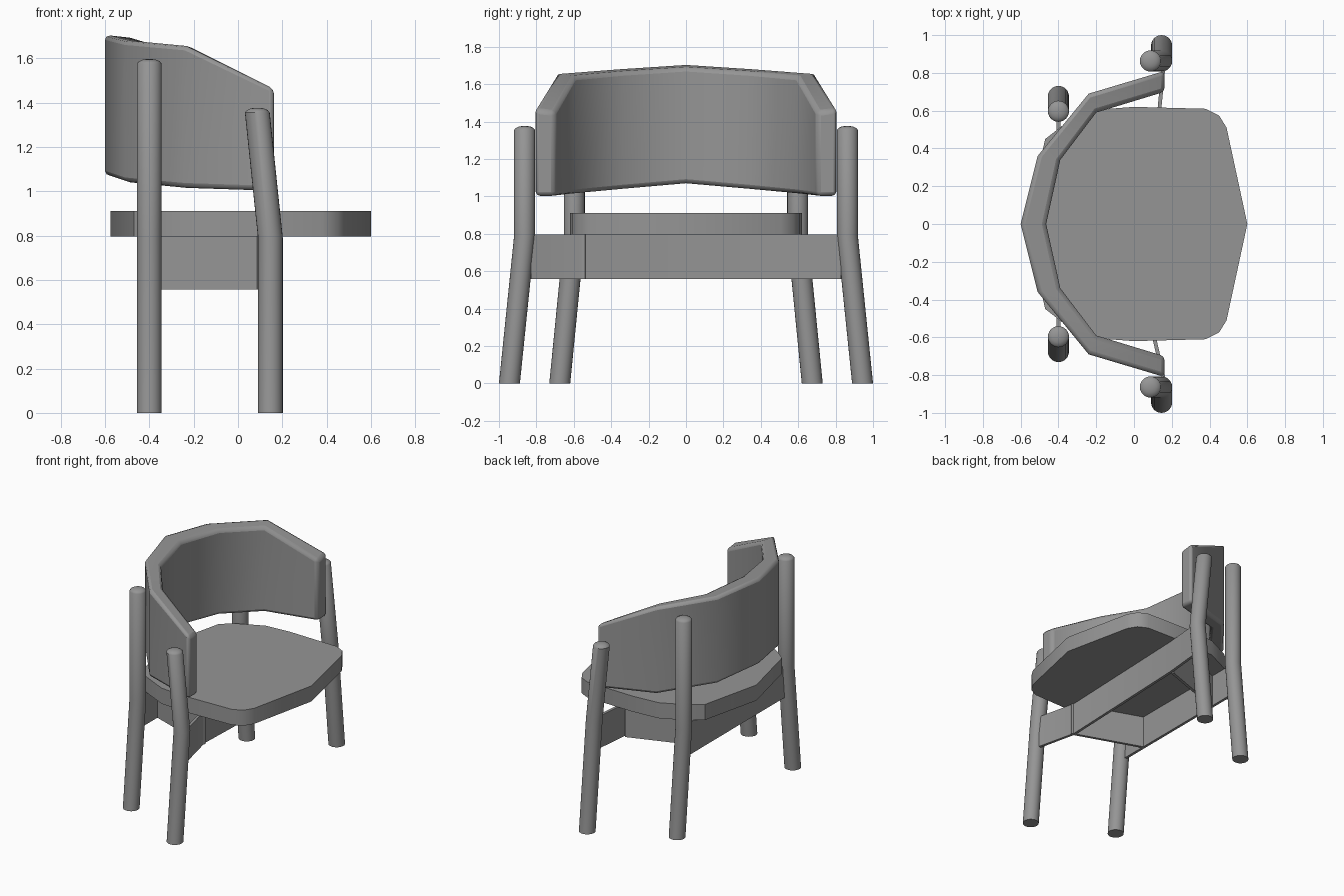
import bpy, bmesh, math
from mathutils import Vector

cube = bpy.data.objects.get("Cube")
if cube:
    bpy.data.objects.remove(cube, do_unlink=True)

grey = bpy.data.materials.new("warm_grey")
grey.use_nodes = True
COLOUR = (0.3, 0.3, 0.3, 1)
grey.diffuse_color = COLOUR
grey.node_tree.nodes["Principled BSDF"].inputs["Base Color"].default_value = COLOUR


def loft(name, sections, bevel=0, segments=2, smooth=40):
    """Skin a closed solid through matching cross-sections."""
    bm = bmesh.new()
    rings = [[bm.verts.new(p) for p in s] for s in sections]
    for a, b in zip(rings, rings[1:]):
        for i in range(len(a)):
            j = (i + 1) % len(a)
            bm.faces.new((a[i], a[j], b[j], b[i]))
    bm.faces.new(rings[0])
    bm.faces.new(rings[-1])
    bmesh.ops.recalc_face_normals(bm, faces=bm.faces)
    mesh = bpy.data.meshes.new(name)
    bm.to_mesh(mesh)
    bm.free()
    mesh.materials.append(grey)
    ob = bpy.data.objects.new(name, mesh)
    bpy.context.collection.objects.link(ob)
    if bevel:
        mod = ob.modifiers.new("soft_edges", "BEVEL")
        mod.width, mod.segments = bevel, segments
        mod.limit_method, mod.angle_limit = "ANGLE", math.radians(50)
    for o in bpy.context.selected_objects:
        o.select_set(False)
    ob.select_set(True)
    bpy.context.view_layer.objects.active = ob
    bpy.ops.object.shade_smooth_by_angle(angle=math.radians(smooth))
    return ob


def mirrored(half):
    """Complete a half outline, listed from the centre line, across y."""
    return [(p[0], -p[1], *p[2:]) for p in reversed(half[1:])] + half


def leg(name, path, radius=0.056, sides=24):
    """Round leg along a path with a low domed tip."""
    tip = Vector(path[-1])
    rings = [(Vector(p), radius) for p in path]
    rings += [(tip + Vector((0, 0, h)), radius * k)
              for h, k in ((0.01, 0.85), (0.018, 0.55), (0.021, 0.2))]
    turn = [math.tau * i / sides for i in range(sides)]
    loft(name, [[c + Vector((r * math.cos(t), r * math.sin(t), 0)) for t in turn]
                for c, r in rings])


def rail(name, path, low=0.557, high=0.795, thick=0.02):
    """Thin upright board following a plan path."""
    sections = []
    for i, p in enumerate(path):
        before, after = Vector(path[max(i - 1, 0)]), Vector(path[min(i + 1, len(path) - 1)])
        d = (after - before).normalized() * thick / 2
        sections.append([(p[0] + s * d.y, p[1] - s * d.x, z)
                         for s, z in ((-1, low), (1, low), (1, high), (-1, high))])
    loft(name, sections, smooth=20)


# Splayed legs and side rails
for side, s in (("left", 1), ("right", -1)):
    leg(f"back_leg_{side}", [(-0.4, s * 0.675, 0), (-0.4, s * 0.597, 0.79),
                             (-0.4, s * 0.597, 1.575)])
    leg(f"front_leg_{side}", [(0.146, s * 0.944, 0), (0.146, s * 0.863, 0.79),
                              (0.087, s * 0.863, 1.355)])
    rail(f"side_rail_{side}", [(0.11, s * 0.55), (-0.4, s * 0.37)])

# Cross rails
rail("front_rail", [(0.16, -0.83), (0.09, -0.53), (0.13, 0.56), (0.156, 0.83)])
rail("back_rail", [(-0.4, -0.57), (-0.4, 0.57)])

# Seat slab
half_seat = [(0.6, 0), (0.49, 0.51), (0.45, 0.575), (0.38, 0.61), (0, 0.62),
             (-0.2, 0.605), (-0.38, 0.52), (-0.47, 0.45), (-0.575, 0)]
outline = half_seat + [(x, -y) for x, y in reversed(half_seat[1:-1])]
loft("seat", [[(x, y, z) for x, y in outline] for z in (0.795, 0.91)], smooth=35)

# Wrapped backrest: outer x, y, inner x, y, bottom z, top z
half_back = [(-0.6, 0, -0.465, 0, 1.07, 1.705), (-0.51, 0.36, -0.39, 0.34, 1.04, 1.682),
             (-0.24, 0.69, -0.2, 0.59, 1.015, 1.658), (0.162, 0.81, 0.162, 0.7, 1.002, 1.465)]
half_back = [(a, b, c, d, lo, hi) for a, b, c, d, lo, hi in half_back]
other_half = [(a, -b, c, -d, lo, hi) for a, b, c, d, lo, hi in reversed(half_back[1:])]
loft("backrest", [[(a, b, lo), (c, d, lo), (c, d, hi - 0.015), (a, b, hi)]
                  for a, b, c, d, lo, hi in other_half + half_back], bevel=0.022)
